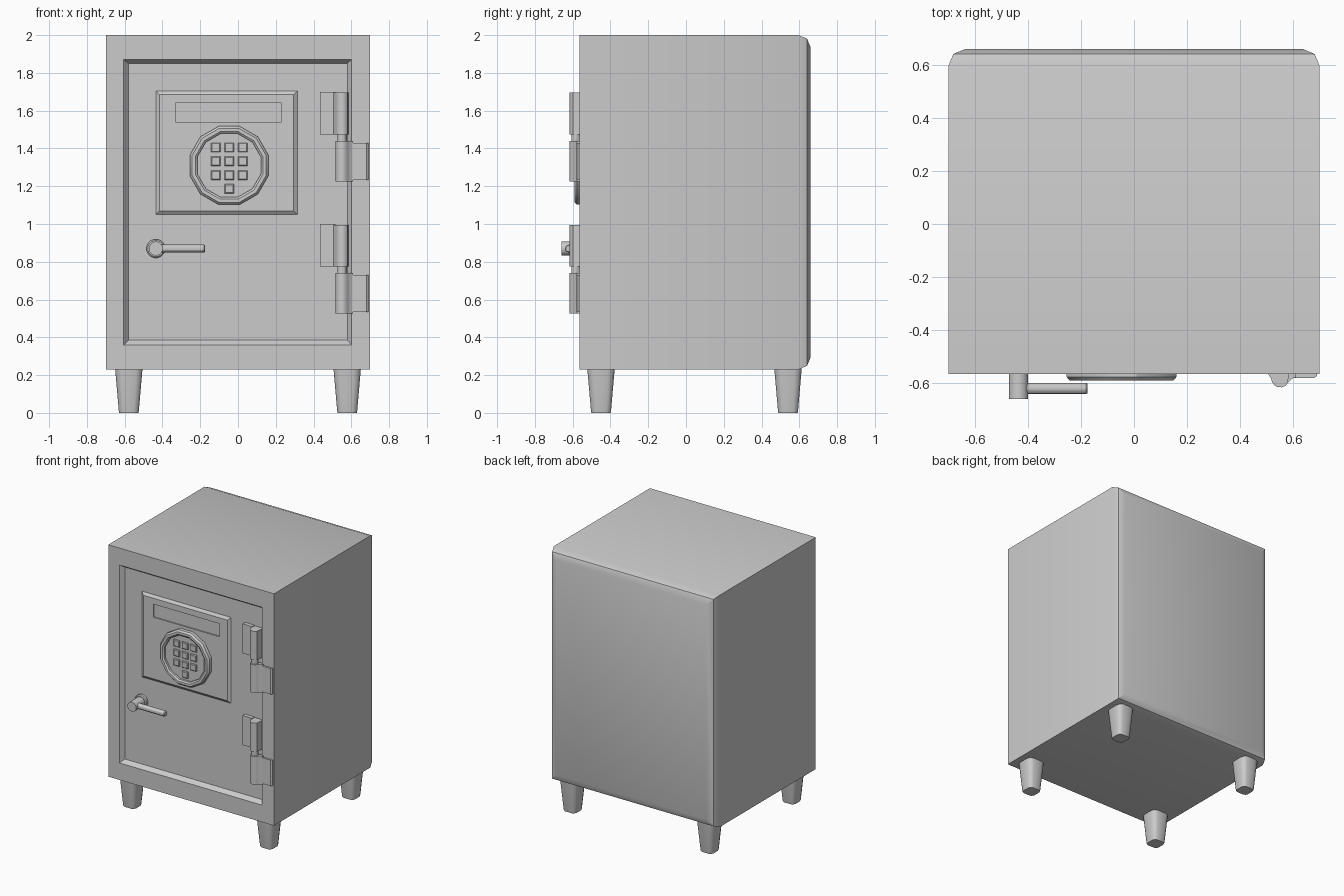
import bpy, bmesh
from math import sin, cos, pi, radians

if "Cube" in bpy.data.objects:
    bpy.data.objects.remove(bpy.data.objects["Cube"])


def loft(name, rings, smooth=30, bevel_back=0):
    """Skin a stack of matching point rings and cap both ends."""
    bm = bmesh.new()
    vr = [[bm.verts.new(p) for p in r] for r in rings]
    n = len(vr[0])
    for a, b in zip(vr, vr[1:]):
        for i in range(n):
            j = (i + 1) % n
            bm.faces.new((a[i], a[j], b[j], b[i]))
    back = bm.faces.new(vr[0])
    bm.faces.new(vr[-1])
    bmesh.ops.recalc_face_normals(bm, faces=bm.faces)
    if bevel_back:
        bmesh.ops.bevel(bm, geom=list(back.edges), offset=bevel_back,
                        segments=2, profile=0.5, affect='EDGES')
    me = bpy.data.meshes.new(name)
    bm.to_mesh(me)
    bm.free()
    ob = bpy.data.objects.new(name, me)
    bpy.context.collection.objects.link(ob)
    bpy.ops.object.select_all(action='DESELECT')
    ob.select_set(True)
    bpy.context.view_layer.objects.active = ob
    bpy.ops.object.shade_smooth_by_angle(angle=radians(smooth))
    return ob


def rect(x0, x1, z0, z1, y):
    return [(x0, y, z0), (x1, y, z0), (x1, y, z1), (x0, y, z1)]


def disc(cx, cz, r, y, n):
    return [(cx + r * cos(2 * pi * (i + .5) / n), y,
             cz + r * sin(2 * pi * (i + .5) / n)) for i in range(n)]


def box(name, x0, x1, y0, y1, z0, z1):
    return loft(name, [rect(x0, x1, z0, z1, y1), rect(x0, x1, z0, z1, y0)])


def prism(name, pts, z0, z1):
    return loft(name, [[(x, y, z) for x, y in pts] for z in (z0, z1)])


def circle(cx, cy, r, n):
    return [(cx + r * cos(2 * pi * i / n), cy + r * sin(2 * pi * i / n)) for i in range(n)]


# Body: rounded back edges, sloped door recess in the front
DOOR = -0.535
loft("body", [rect(-.70, .70, .23, 2.0, .66),
              rect(-.70, .70, .23, 2.0, -.565),
              rect(-.605, .60, .36, 1.87, -.565),
              rect(-.58, .58, .385, 1.85, DOOR)], bevel_back=.065)

# Raised control panel with sunken display window
loft("control_panel", [rect(-.435, .315, 1.05, 1.705, DOOR + .01),
                       rect(-.435, .315, 1.05, 1.705, DOOR),
                       rect(-.415, .295, 1.07, 1.685, -.55),
                       rect(-.33, .23, 1.54, 1.64, -.55),
                       rect(-.33, .23, 1.54, 1.64, -.54)])

# Round keypad with raised rim
KX, KZ = -.047, 1.31
loft("keypad_dial", [disc(KX, KZ, r, y, 12) for r, y in
                     [(.215, -.54), (.215, -.576), (.203, -.589), (.185, -.589),
                      (.174, -.58), (.174, -.565)]])

# Keypad buttons: three rows of three plus one below
spots = [(c, r) for r in range(3) for c in (-1, 0, 1)] + [(0, 3)]
for k, (c, r) in enumerate(spots):
    x, z = KX + c * .071, 1.405 - r * .073
    loft(f"button_{k}", [rect(x - s, x + s, z - s, z + s, y)
                         for s, y in [(.025, -.56), (.025, -.572), (.020, -.577)]])

# Door handle: collar, stem and lever
HX, HZ = -.435, .87
loft("handle_collar", [disc(HX, HZ, .05, -.53, 16), disc(HX, HZ, .05, -.552, 16),
                       disc(HX, HZ, .043, -.558, 16)])
loft("handle_stem", [disc(HX, HZ, .037, -.54, 16), disc(HX, HZ, .037, -.66, 16)])
loft("handle_lever", [[(x, -.62 + a, HZ + b) for a, b in circle(0, 0, r, 12)]
                      for x, r in [(HX, .021), (-.18, .021), (-.175, .017)]])

# Hinges: door leaf with knuckle above, frame leaf with knuckle below, shared pin
PX, PY, R = .551, -.582, .034
arc = [(PX + R * cos(radians(a)), PY + R * sin(radians(a))) for a in range(180, 331, 25)]
door_profile = [(.505, -.53), (.505, -.565)] + arc + [(.585, -.53)]
frame_profile = [(.517, -.56)] + arc + [(.595, -.583), (.61, -.578), (.61, -.56)]
for name, dz in (("upper", 0), ("lower", -.70)):
    box(f"{name}_hinge_door_leaf", .435, .515, -.565, -.53, 1.475 + dz, 1.70 + dz)
    prism(f"{name}_hinge_door_knuckle", door_profile, 1.475 + dz, 1.695 + dz)
    prism(f"{name}_hinge_pin", circle(PX, PY, .025, 12), 1.40 + dz, 1.50 + dz)
    prism(f"{name}_hinge_frame_knuckle", frame_profile, 1.225 + dz, 1.44 + dz)
    prism(f"{name}_hinge_frame_leaf",
          [(.605, -.555), (.605, -.58), (.68, -.58), (.69, -.572), (.69, -.555)],
          1.233 + dz, 1.43 + dz)


# Four tapered feet with rounded corners
def rounded_square(cx, cy, h, c, z):
    pts = []
    for sx, sy, a0 in ((1, 1, 0), (-1, 1, 90), (-1, -1, 180), (1, -1, 270)):
        for a in (a0, a0 + 45, a0 + 90):
            pts.append((cx + sx * (h - c) + c * cos(radians(a)),
                        cy + sy * (h - c) + c * sin(radians(a)), z))
    return pts


for sx, side in ((-1, "left"), (1, "right")):
    for y, end in ((-.45, "front"), (.54, "back")):
        x = sx * .578
        loft(f"{end}_{side}_foot", [rounded_square(x, y, .051, .025, 0),
                                    rounded_square(x, y, .053, .026, .01),
                                    rounded_square(x, y, .073, .035, .24)], smooth=50)
